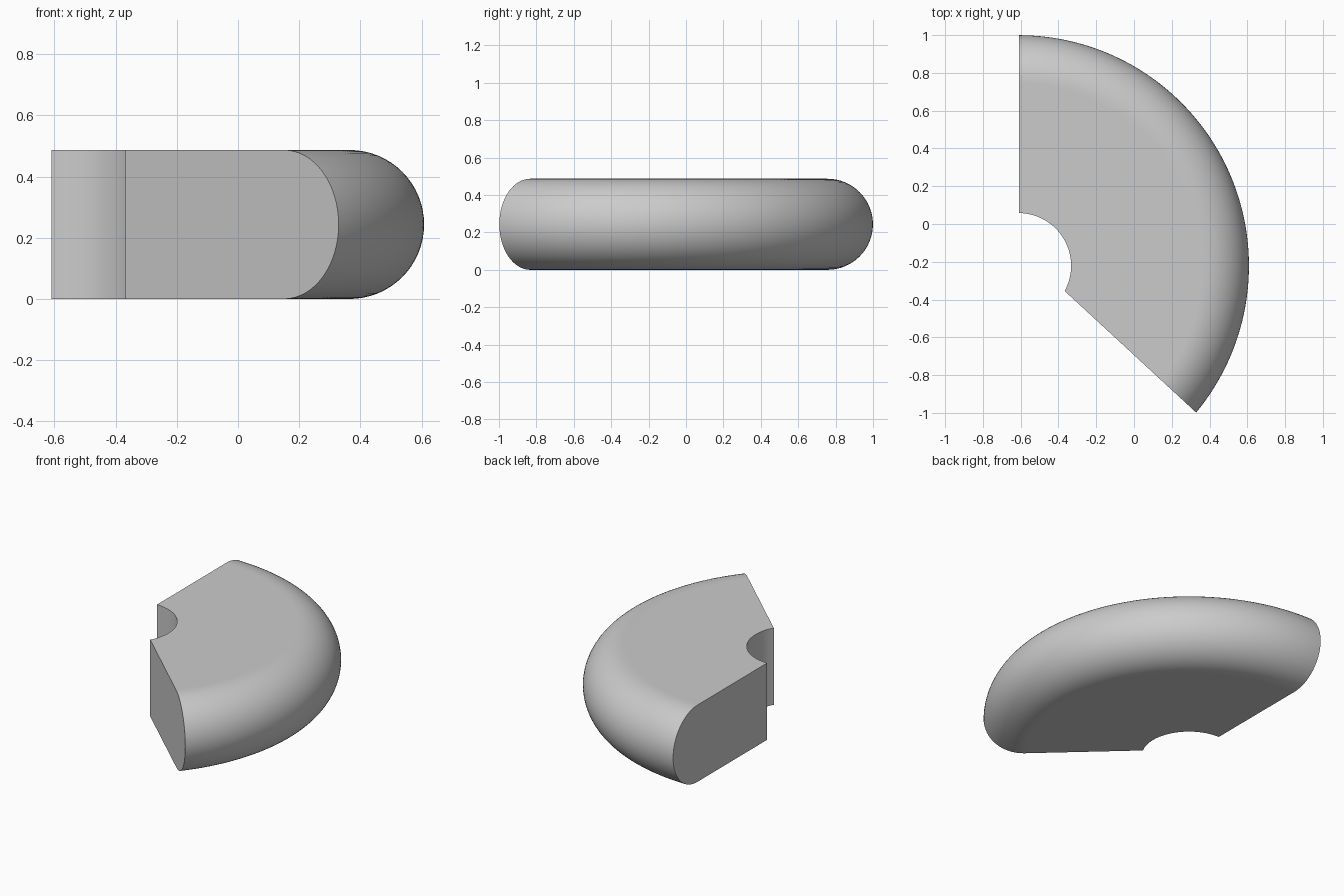
import bpy, bmesh, math
from mathutils import Vector

if "Cube" in bpy.data.objects:
    bpy.data.objects.remove(bpy.data.objects["Cube"])

# Main dimensions
CENTRE = Vector((-0.612, -0.221))
OUTER, INNER, HEIGHT = 1.2205, 0.279, 0.487
HALF = HEIGHT / 2
ARC_STEPS, TURN_STEPS = 32, 96

# Straight end cuts: the left one runs along y, the other through two points
left_offset = -0.609 - CENTRE.x
cut_in, cut_out = Vector((-0.369, -0.353)), Vector((0.331, -1.0))
along = (cut_out - cut_in).normalized()
normal = Vector((-along.y, along.x))
cut_angle = math.atan2(normal.y, normal.x)
cut_offset = normal.dot(cut_in - CENTRE)

# Cross-section (radius, height): square inside, half-round outside
flat_end = OUTER - HALF
profile = [(INNER, 0), (flat_end - 0.01, 0)]
for i in range(ARC_STEPS + 1):
    a = -math.pi / 2 + math.pi * i / ARC_STEPS
    profile.append((flat_end + HALF * math.cos(a), HALF + HALF * math.sin(a)))
profile += [(flat_end - 0.01, HEIGHT), (INNER, HEIGHT)]

# Sweep the section around the centre, ending each ring on the cut planes
bm = bmesh.new()
rings = []
for r, z in profile:
    start = math.acos(left_offset / r)
    end = cut_angle - math.acos(cut_offset / r)
    ring = []
    for k in range(TURN_STEPS + 1):
        a = start + (end - start) * k / TURN_STEPS
        ring.append(bm.verts.new((CENTRE.x + r * math.cos(a), CENTRE.y + r * math.sin(a), z)))
    rings.append(ring)
for i, ring in enumerate(rings):
    nxt = rings[(i + 1) % len(rings)]
    for k in range(TURN_STEPS):
        bm.faces.new((ring[k], nxt[k], nxt[k + 1], ring[k + 1]))

# Flat end caps
bm.faces.new([ring[0] for ring in rings])
bm.faces.new([ring[-1] for ring in rings])
bmesh.ops.recalc_face_normals(bm, faces=bm.faces[:])

mesh = bpy.data.meshes.new("curved_segment")
bm.to_mesh(mesh)
bm.free()
segment = bpy.data.objects.new("curved_segment", mesh)
bpy.context.collection.objects.link(segment)

# Plain grey finish
grey = bpy.data.materials.new("light_grey")
grey.diffuse_color = (0.6, 0.6, 0.6, 1)
grey.use_nodes = True
grey.node_tree.nodes["Principled BSDF"].inputs["Base Color"].default_value = grey.diffuse_color
mesh.materials.append(grey)

# Smooth round surfaces with sharp rims
bpy.context.view_layer.objects.active = segment
segment.select_set(True)
bpy.ops.object.shade_smooth_by_angle(angle=math.radians(30))
